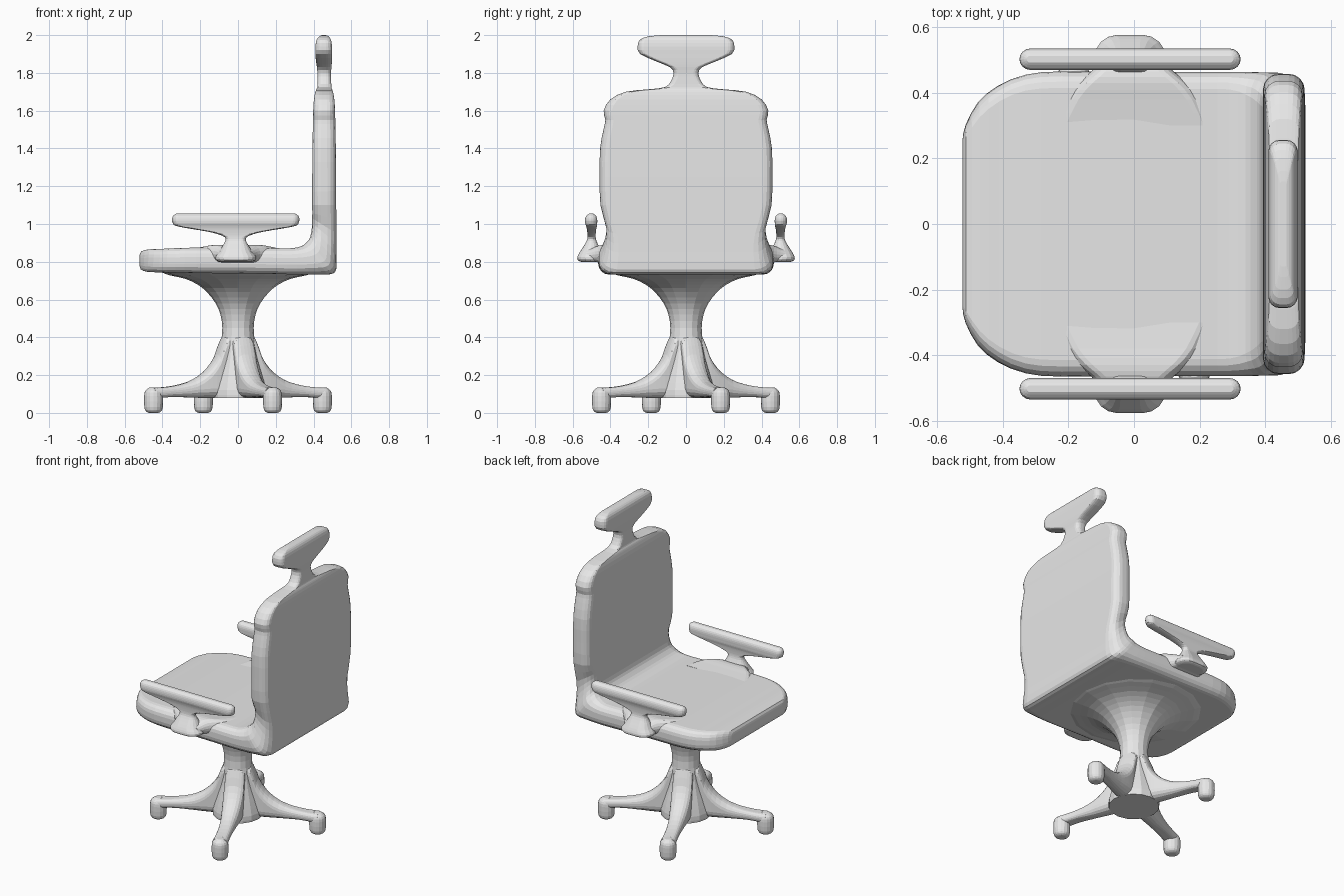
import bpy, bmesh, math
from mathutils import Vector

grey = bpy.data.materials.new("plain grey")
grey.diffuse_color = (0.8, 0.8, 0.8, 1)
X, Y, Z = Vector((1, 0, 0)), Vector((0, 1, 0)), Vector((0, 0, 1))


def refine(rows, steps=2):
    """Catmull-Rom interpolation between stations."""
    out = []
    last = len(rows) - 1
    for i in range(last):
        a, b, c, d = rows[max(i - 1, 0)], rows[i], rows[i + 1], rows[min(i + 2, last)]
        for s in range(steps):
            t = s / steps
            out.append([0.5 * (2 * q + (r - p) * t + (2 * p - 5 * q + 4 * r - w) * t * t
                               + (3 * q - p - 3 * r + w) * t ** 3)
                        for p, q, r, w in zip(a, b, c, d)])
    return out + [list(rows[-1])]


def ring(center, u, v, roundness=1.0, seg=5):
    """Rounded rectangle with half-axis vectors u and v."""
    hu, hv = u.length, v.length
    r = min(hu, hv) * roundness
    un, vn = u.normalized(), v.normalized()
    pts = []
    for k, (su, sv) in enumerate([(1, 1), (-1, 1), (-1, -1), (1, -1)]):
        for j in range(seg):
            a = math.pi / 2 * (k + (j + 0.02) / (seg - 0.96))
            pts.append(center + un * (su * (hu - r) + r * math.cos(a))
                       + vn * (sv * (hv - r) + r * math.sin(a)))
    return pts


def loft(name, rings):
    bm = bmesh.new()
    loops = [[bm.verts.new(p) for p in pts] for pts in rings]
    n = len(loops[0])
    for a, b in zip(loops, loops[1:]):
        for i in range(n):
            j = (i + 1) % n
            bm.faces.new((a[i], a[j], b[j], b[i]))
    bm.faces.new(loops[0])
    bm.faces.new(loops[-1])
    bmesh.ops.recalc_face_normals(bm, faces=bm.faces)
    mesh = bpy.data.meshes.new(name)
    bm.to_mesh(mesh)
    bm.free()
    mesh.materials.append(grey)
    obj = bpy.data.objects.new(name, mesh)
    bpy.context.collection.objects.link(obj)
    return obj


# Seat: outer x, outer z, inner x, inner z, half width
seat = [
    (-.522, .79, -.522, .83, .26), (-.515, .76, -.512, .855, .30),
    (-.48, .747, -.47, .866, .37), (-.42, .744, -.41, .868, .42),
    (-.33, .742, -.33, .872, .455), (-.22, .74, -.22, .875, .465),
    (0, .738, 0, .876, .463), (.2, .735, .2, .872, .463),
    (.32, .733, .29, .872, .463), (.44, .733, .34, .885, .462),
    (.495, .735, .365, .905, .46), (.52, .76, .382, .93, .447),
    (.521, .85, .391, .98, .426), (.521, .95, .393, 1.03, .422),
]
# Backrest, neck and headrest: z, rear x, front x, half width
back = [
    (1.1, .52, .393, .453), (1.25, .52, .393, .457), (1.4, .518, .394, .455),
    (1.5, .516, .396, .437), (1.55, .515, .397, .427), (1.6, .514, .398, .436),
    (1.66, .51, .402, .40), (1.70, .503, .41, .32), (1.713, .498, .415, .2),
    (1.725, .495, .42, .11), (1.76, .493, .42, .078), (1.8, .492, .42, .066),
    (1.83, .495, .418, .085), (1.86, .497, .413, .155), (1.9, .498, .41, .243),
    (1.94, .498, .41, .256), (1.975, .492, .416, .245), (1.993, .48, .43, .2),
    (2.0, .465, .445, .13),
]
rings = []
for ox, oz, ix, iz, w in refine(seat + [(r, z, f, z, w) for z, r, f, w in back]):
    o, i = Vector((ox, 0, oz)), Vector((ix, 0, iz))
    rings.append(ring((o + i) / 2, Y * w, (i - o) / 2, 0.75))
loft("seat_and_backrest", rings)

# Armrests: z, centre y, half length, half thickness
arm = [
    (.80, .50, .085, .055), (.808, .505, .104, .068), (.825, .508, .108, .067),
    (.85, .505, .09, .058), (.88, .502, .072, .042), (.91, .50, .055, .026),
    (.93, .50, .058, .022), (.945, .50, .09, .022), (.96, .50, .15, .023),
    (.975, .50, .24, .025), (.99, .50, .318, .029), (1.005, .502, .333, .032),
    (1.025, .502, .337, .032), (1.043, .502, .332, .026), (1.055, .502, .315, .01),
]
# Arm mounts: y, half length, bottom z, top z
mount = [(.30, .24, .80, .874), (.38, .21, .79, .883), (.43, .17, .79, .889),
         (.465, .125, .797, .885), (.50, .10, .803, .87), (.53, .085, .81, .86)]
for side, label in ((1, "left"), (-1, "right")):
    loft(label + "_armrest", [ring(Vector((-.012, side * y, z)), X * hx, Y * hy)
                              for z, y, hx, hy in refine(arm)])
    loft(label + "_arm_mount", [ring(Vector((-.005, side * y, (b + t) / 2)), X * h, Z * (t - b) / 2)
                                for y, h, b, t in refine(mount)])

# Pedestal column: z, radius
column = [(.08, .15), (.12, .15), (.2, .13), (.28, .108), (.36, .092), (.45, .083),
          (.52, .093), (.58, .118), (.64, .165), (.68, .215), (.71, .28),
          (.728, .36), (.742, .40)]
loft("pedestal_column", [ring(Z * z, X * r, Y * r) for z, r in refine(column)])

# Four legs with feet: radius, bottom z, top z, half width
leg = [(.03, .08, .44, .06), (.085, .08, .40, .058), (.12, .08, .31, .06),
       (.165, .08, .245, .058), (.22, .08, .198, .053), (.29, .082, .163, .046),
       (.37, .085, .143, .042), (.44, .08, .135, .043), (.49, .075, .132, .045)]
foot = [(0, .025), (.008, .04), (.03, .049), (.09, .05), (.118, .043), (.135, .02)]
for k in range(4):
    a = math.radians(22.3 + 90 * k)
    d, t = Vector((math.cos(a), math.sin(a), 0)), Vector((-math.sin(a), math.cos(a), 0))
    loft(f"leg_{k + 1}", [ring(d * r + Z * (b + h) / 2, t * w, Z * (h - b) / 2, 0.85)
                          for r, b, h, w in refine(leg)])
    loft(f"foot_{k + 1}", [ring(d * .483 + Z * z, d * r, t * r) for z, r in refine(foot)])
